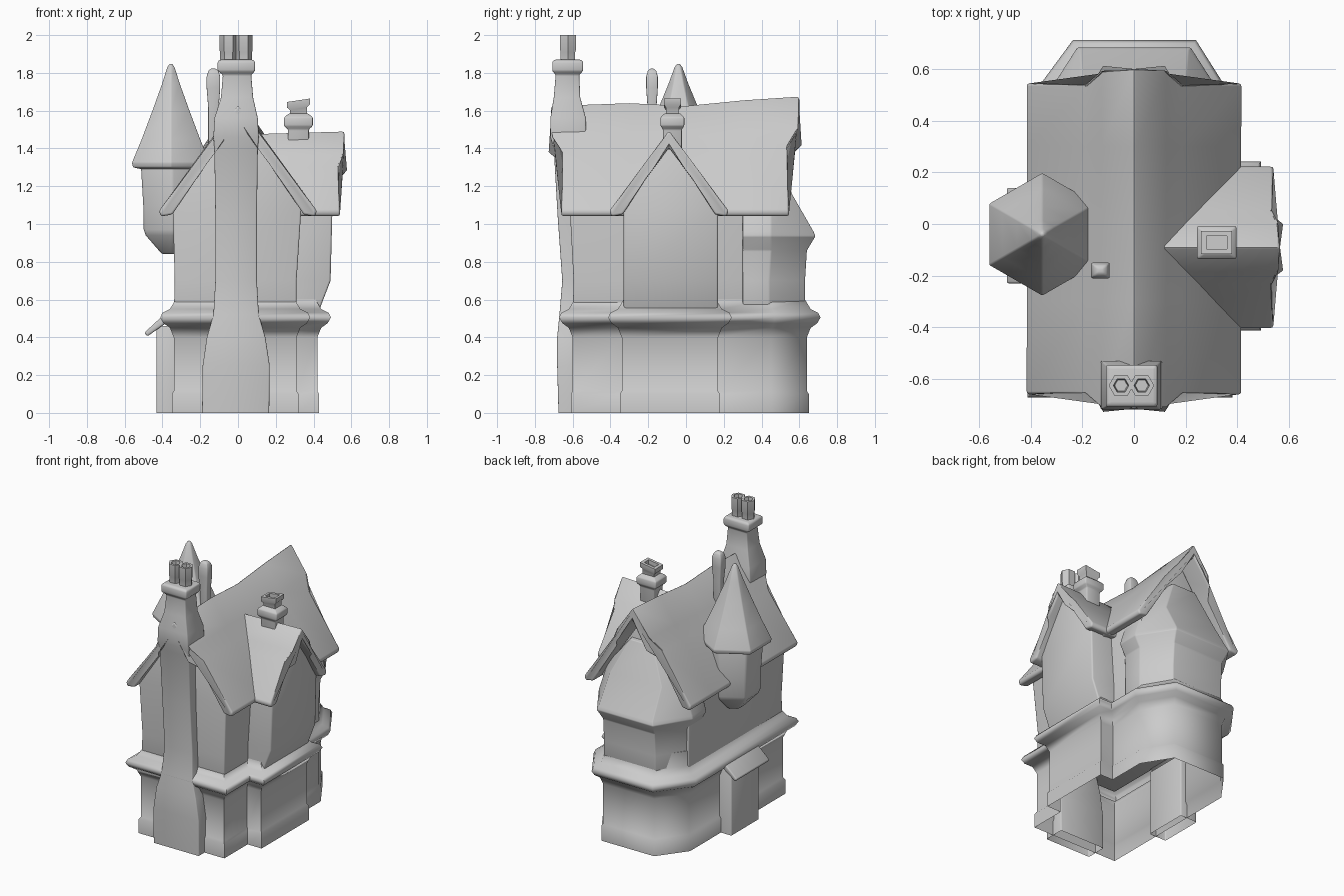
import bpy, bmesh, math
from mathutils import Vector

cube = bpy.data.objects.get("Cube")
if cube:
    bpy.data.objects.remove(cube)

stone = bpy.data.materials.new("plain grey")
stone.use_nodes = True
GREY = (0.6, 0.6, 0.6, 1)
stone.diffuse_color = GREY
stone.node_tree.nodes["Principled BSDF"].inputs["Base Color"].default_value = GREY


def loft(name, rings, bevel=0.0, bottom=True, top=True, angle=50):
    """Skin a stack of equal-length point rings."""
    bm = bmesh.new()
    rows = [[bm.verts.new(p) for p in ring] for ring in rings]
    for a, b in zip(rows, rows[1:]):
        for i in range(len(a)):
            j = (i + 1) % len(a)
            bm.faces.new((a[i], a[j], b[j], b[i]))
    if bottom:
        bm.faces.new(rows[0][::-1])
    if top:
        bm.faces.new(rows[-1])
    bmesh.ops.remove_doubles(bm, verts=bm.verts, dist=0.0005)
    bmesh.ops.recalc_face_normals(bm, faces=bm.faces)
    mesh = bpy.data.meshes.new(name)
    bm.to_mesh(mesh)
    bm.free()
    ob = bpy.data.objects.new(name, mesh)
    bpy.context.collection.objects.link(ob)
    mesh.materials.append(stone)
    bpy.ops.object.select_all(action="DESELECT")
    ob.select_set(True)
    bpy.context.view_layer.objects.active = ob
    if bevel:
        mod = ob.modifiers.new("soft edges", "BEVEL")
        mod.width, mod.segments = bevel, 2
        mod.angle_limit = math.radians(25)
        bpy.ops.object.modifier_apply(modifier=mod.name)
    bpy.ops.object.shade_smooth_by_angle(angle=math.radians(angle))
    return ob


def rect(x0, x1, y0, y1, z):
    return [(x0, y0, z), (x1, y0, z), (x1, y1, z), (x0, y1, z)]


def block(x, y, hx, hy, z):
    return rect(x - hx, x + hx, y - hy, y + hy, z)


def ngon(x, y, r, z, n, turn=0.0):
    return [(x + r * math.cos(turn + math.tau * i / n),
             y + r * math.sin(turn + math.tau * i / n), z) for i in range(n)]


def grow(poly, d, z):
    """Mitred outward offset of a counter-clockwise outline."""
    out = []
    for i, p in enumerate(poly):
        p = Vector(p)
        a = (p - Vector(poly[i - 1])).normalized()
        b = (Vector(poly[(i + 1) % len(poly)]) - p).normalized()
        na, nb = Vector((a.y, -a.x)), Vector((b.y, -b.x))
        q = p + (na + nb) * d / (1 + na.dot(nb))
        out.append((q.x, q.y, z))
    return out


def gable_roof(name, stations, half, eave, prow, place):
    """Thick pitched roof; stations are (position, ridge height, prow direction)."""
    rings = []
    for s, ridge, way in stations:
        drop = lambda t: ridge - (ridge - eave - 0.03) * t / half
        side = [(0, ridge, prow), (half * 0.3, drop(half * 0.3), prow),
                (half * 0.45, drop(half * 0.45), 0), (half, eave + 0.03, 0),
                (half - 0.01, eave, 0), (half - 0.07, eave + 0.01, 0)]
        inner = [(half * 0.4, drop(half * 0.4) - 0.09, 0), (half * 0.28, drop(half * 0.28) - 0.09, prow),
                 (0, ridge - 0.09, prow)]
        pts = side + inner
        pts += [(-t, h, p) for t, h, p in reversed(pts[1:-1])]
        rings.append([place(t, s + way * p, h) for t, h, p in pts])
    return loft(name, rings, 0.012)


# Ground floor, belt ledge and bay walls from one outline
plan = [(-.34, -.6), (.31, -.6), (.31, -.34), (.42, -.34), (.42, .17),
        (.32, .17), (.32, .45), (.2, .64), (-.2, .64), (-.34, .45)]
levels = [(0, .01), (.1, .01), (.115, 0), (.4, 0), (.45, .02), (.475, .055),
          (.505, .072), (.53, .06), (.55, .02), (.6, -.01), (.7, -.012)]
loft("lower_walls", [grow(plan, d, z) for z, d in levels], 0, bottom=False, angle=60)

# Upper house and side wing, each tapering to its gable
loft("upper_walls", [rect(-.34, .31, -.6, .45, .5), rect(-.335, .31, -.595, .45, .7),
                     rect(-.345, .335, -.615, .46, 1.08), rect(0, 0, -.63, .47, 1.57)], .008)
loft("wing_walls", [rect(.1, .42, -.33, .17, .5), rect(.1, .44, -.33, .17, .57),
                    rect(.1, .49, -.33, .17, .7), rect(.1, .5, -.33, .17, 1.08),
                    rect(.1, .51, -.085, -.085, 1.43)], .01)

# Rear bay and its flared hip roof
bay = [(.325, .44, .2, .63, .55), (.325, .44, .2, .63, .7), (.33, .45, .2, .64, .86),
       (.37, .45, .22, .685, .935), (.365, .45, .21, .675, .96),
       (.3, .45, .2, .56, 1.16), (.1, .45, .09, .5, 1.4)]
loft("rear_bay", [[(-a, .3, z), (a, .3, z), (a, y, z), (b, v, z), (-b, v, z), (-a, y, z)]
                  for a, y, b, v, z in bay], .006)

# Roofs
gable_roof("main_roof", [(-.66, 1.63, -1), (-.3, 1.645, 0), (0, 1.63, 0),
                         (.3, 1.66, 0), (.545, 1.68, 1)], .418, 1.04, .055,
           lambda t, s, h: (t, s, h))
gable_roof("wing_roof", [(.05, 1.48, 0), (.54, 1.495, 1)], .315, 1.04, .025,
           lambda t, s, h: (s, t - .09, h))

# Front chimney breast running into the stack
breast = [(0, -.19, .165, -.675), (.25, -.187, .168, -.682), (.4, -.165, .145, -.682),
          (.52, -.13, .11, -.67), (.7, -.12, .1, -.655), (1.05, -.12, .1, -.68),
          (1.4, -.125, .105, -.7), (1.46, -.13, .11, -.718), (1.56, -.125, .105, -.718)]
stack = [(1.67, -.09, .08, -.7, -.56), (1.79, -.08, .07, -.69, -.565),
         (1.81, -.108, .09, -.708, -.545), (1.86, -.108, .09, -.708, -.545),
         (1.87, -.095, .08, -.695, -.555)]
loft("chimney_stack", [rect(a, b, c, -.53, z) for z, a, b, c in breast] +
     [rect(a, b, c, d, z) for z, a, b, c, d in stack], .01, bottom=False)
for side in (-1, 1):
    x = -.01 + side * .04
    loft("chimney_pot", [ngon(x, -.625, r, z, 6) for r, z in
                         ((.044, 1.85), (.044, 1.91), (.048, 1.92), (.048, 2), (.03, 2), (.025, 1.96))])

# Small chimney on the wing, with an open top
loft("wing_chimney", [block(.32, -.072, hx, hy, z) for hx, hy, z in
                      ((.055, .05, 1.35), (.055, .05, 1.5), (.076, .063, 1.52),
                       (.076, .063, 1.565), (.05, .042, 1.585))], .006)
pot = loft("wing_chimney_pot", [block(.32, -.072, hx, hy, z) for hx, hy, z in
                                ((.045, .035, 1.56), (.045, .035, 1.61), (.06, .045, 1.625),
                                 (.06, .045, 1.655), (.04, .025, 1.655), (.04, .025, 1.625))])
for v in pot.data.vertices:
    v.co.z += (v.co.x - .32) * .15

# Slim bulbous flue
loft("slim_flue", [block(-.13, -.18, w, w * .85, z) for w, z in
                   ((.028, 1.3), (.028, 1.62), (.036, 1.72), (.036, 1.78), (.026, 1.812), (.012, 1.823))], .006)

# Corner turret: corbelled body and hexagonal spire
loft("turret_body", [ngon(-.35, -.04, r, z, 6, math.pi / 2) for r, z in
                     ((.06, .84), (.16, .94), (.172, .97), (.175, 1.1), (.19, 1.32))], .012)
loft("turret_spire", [ngon(-.355, -.04, r, z, 6, math.pi / 2) for r, z in
                      ((.18, 1.29), (.232, 1.3), (.238, 1.325), (.178, 1.45), (.113, 1.6),
                       (.055, 1.74), (.022, 1.83), (.008, 1.848))], .008)

# Side porch with lean-to roof
loft("porch_walls", [rect(-.432, -.3, -.2, .11, z) for z in (0, .46)], .008, bottom=False)
lean = [(-.495, .425), (-.36, .55), (-.32, .55), (-.32, .5), (-.36, .49), (-.48, .405)]
loft("porch_roof", [[(x, y, z) for x, z in lean] for y in (-.23, .14)], .008)
